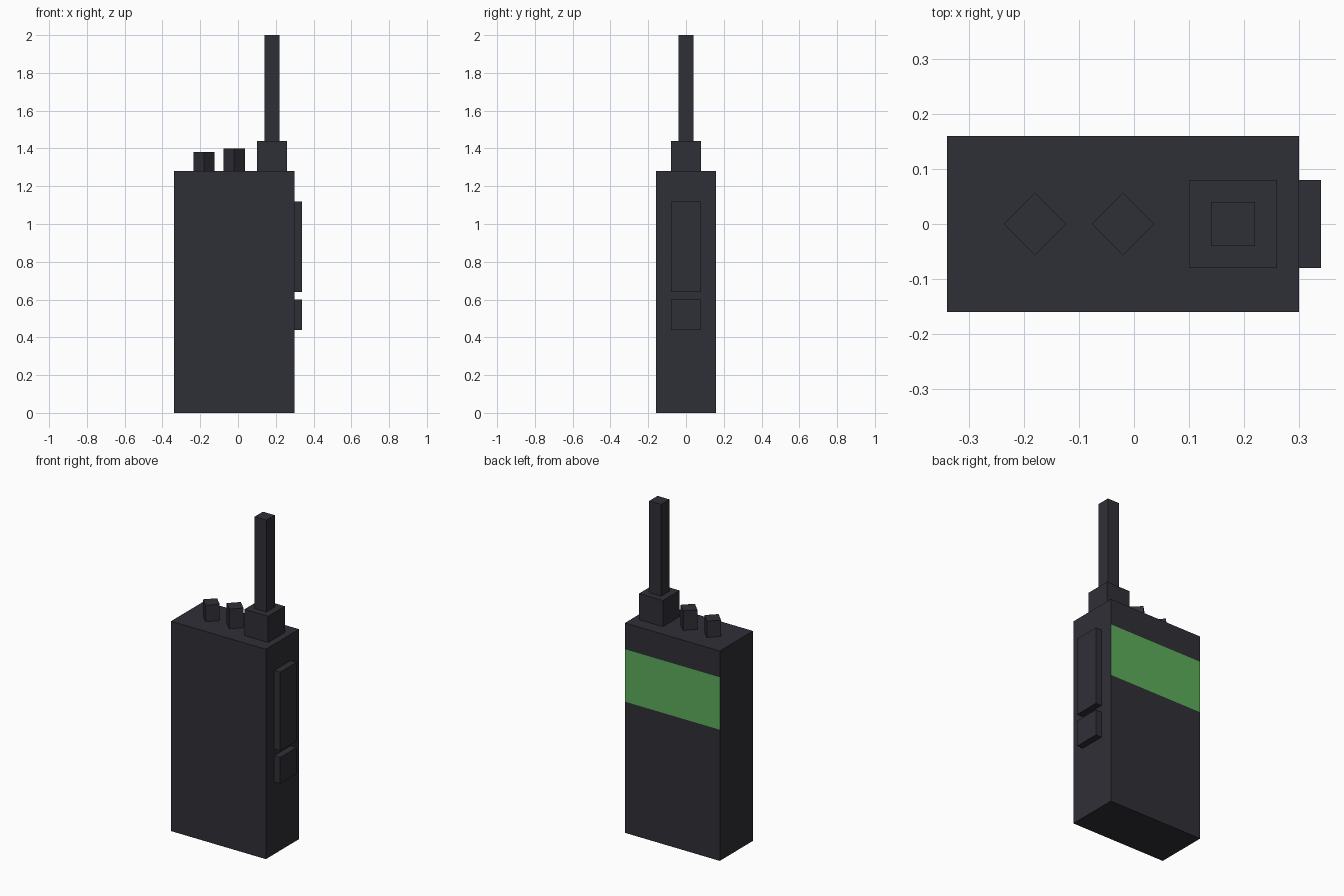
import bpy, bmesh, math
from mathutils import Matrix

if "Cube" in bpy.data.objects:
    bpy.data.objects.remove(bpy.data.objects["Cube"])


def material(name, rgb):
    m = bpy.data.materials.new(name)
    m.diffuse_color = (*rgb, 1.0)
    m.use_nodes = True
    m.node_tree.nodes["Principled BSDF"].inputs["Base Color"].default_value = m.diffuse_color
    return m


DARK = material("charcoal plastic", (0.0284, 0.0284, 0.0382))
GREEN = material("green panel", (0.107, 0.417, 0.105))


def box(name, lo, hi, turn=0.0, cuts=(), mats=(DARK,)):
    """Box between two corners, optionally turned about z and sliced at heights."""
    size = [b - a for a, b in zip(lo, hi)]
    mid = [(a + b) / 2 for a, b in zip(lo, hi)]
    bm = bmesh.new()
    bmesh.ops.create_cube(bm, size=1, matrix=Matrix.Translation(mid)
                          @ Matrix.Rotation(turn, 4, 'Z')
                          @ Matrix.Diagonal((*size, 1)))
    for z in cuts:
        bmesh.ops.bisect_plane(bm, geom=bm.verts[:] + bm.edges[:] + bm.faces[:],
                               plane_co=(0, 0, z), plane_no=(0, 0, 1))
    bm.normal_update()
    # the band between the two cuts is green on the back side only
    if cuts:
        for f in bm.faces:
            if f.normal.y > 0.9 and cuts[0] < f.calc_center_median().z < cuts[1]:
                f.material_index = 1
    me = bpy.data.meshes.new(name)
    bm.to_mesh(me)
    bm.free()
    for m in mats:
        me.materials.append(m)
    ob = bpy.data.objects.new(name, me)
    bpy.context.collection.objects.link(ob)
    return ob


# Main case with the green band on its back
box("body", (-0.34, -0.16, 0), (0.30, 0.16, 1.28), cuts=(0.80, 1.12), mats=(DARK, GREEN))

# Antenna
box("antenna_base", (0.10, -0.08, 1.28), (0.26, 0.08, 1.44))
box("antenna", (0.14, -0.04, 1.44), (0.22, 0.04, 2.0))

# Square knobs turned by 45 degrees
for name, x, top in (("volume_knob", -0.18, 1.38), ("channel_knob", -0.02, 1.40)):
    box(name, (x - 0.04, -0.04, 1.28), (x + 0.04, 0.04, top), turn=math.pi / 4)

# Side buttons
for name, z0, z1 in (("talk_button", 0.64, 1.12), ("small_button", 0.44, 0.60)):
    box(name, (0.30, -0.08, z0), (0.34, 0.08, z1))
